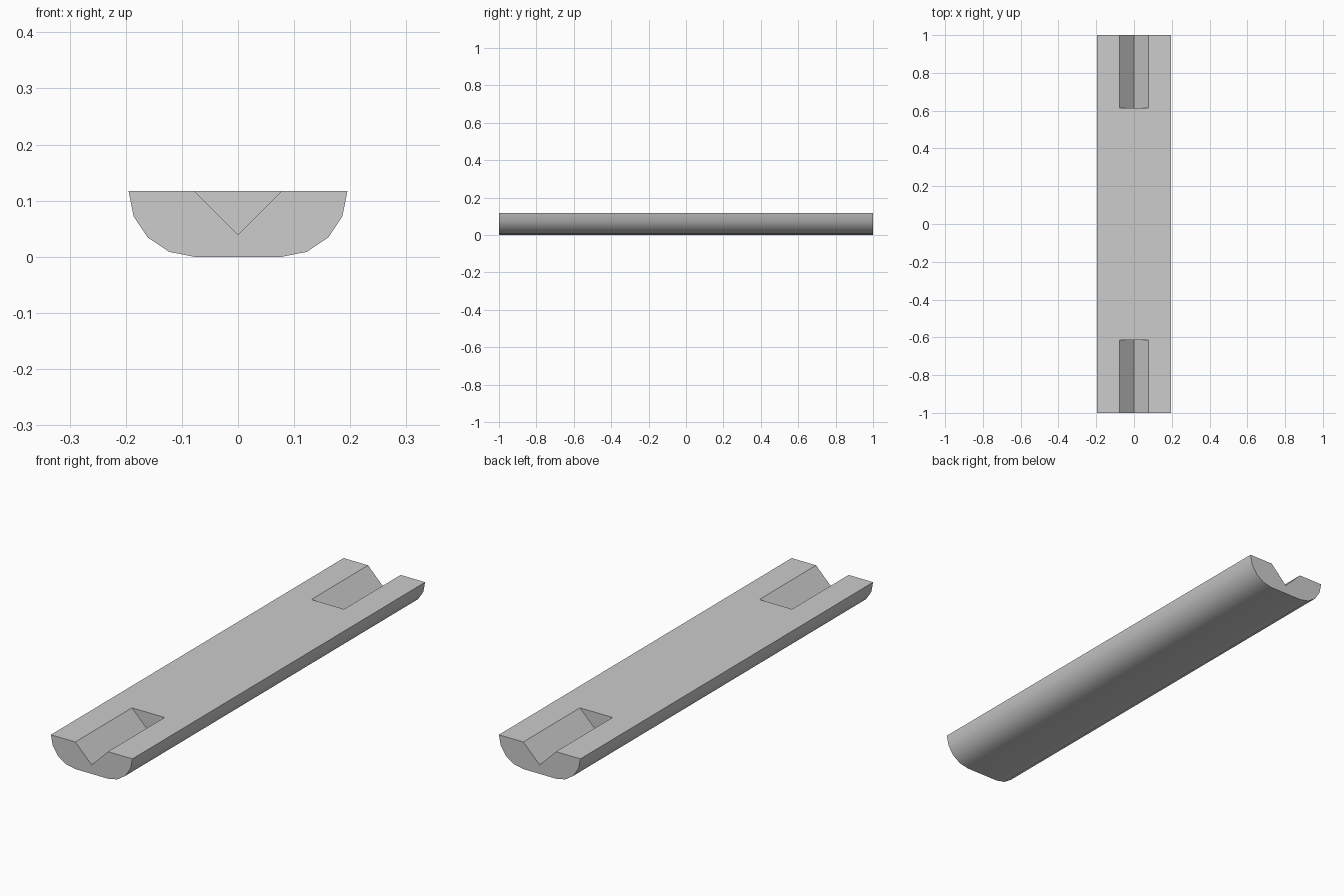
import bpy
import bmesh
from math import sin, cos, pi

if "Cube" in bpy.data.objects:
    bpy.data.objects.remove(bpy.data.objects["Cube"], do_unlink=True)

RADIUS = 0.117      # rounded lower edges, also the bar height
FLAT = 0.078        # half width of the flat underside
NOTCH_Z = 0.039     # bottom of the V grooves
NOTCH_Y = 0.613     # inner end of the grooves
STEPS = 4

grey = bpy.data.materials.new("light grey")
grey.use_nodes = True
grey.diffuse_color = (0.604, 0.604, 0.604, 1)
grey.node_tree.nodes["Principled BSDF"].inputs["Base Color"].default_value = grey.diffuse_color


def prism(name, profile, y0, y1):
    """Extrude an x-z profile along y."""
    bm = bmesh.new()
    face = bm.faces.new([bm.verts.new((x, y0, z)) for x, z in profile])
    new = bmesh.ops.extrude_face_region(bm, geom=[face])["geom"]
    bmesh.ops.translate(bm, vec=(0, y1 - y0, 0),
                        verts=[v for v in new if isinstance(v, bmesh.types.BMVert)])
    bmesh.ops.recalc_face_normals(bm, faces=bm.faces)
    mesh = bpy.data.meshes.new(name)
    bm.to_mesh(mesh)
    bm.free()
    mesh.materials.append(grey)
    obj = bpy.data.objects.new(name, mesh)
    bpy.context.collection.objects.link(obj)
    return obj


# Bar: flat top and underside, quarter-round lower edges
angles = [i * pi / 2 / STEPS for i in range(STEPS + 1)]
right = [(FLAT + RADIUS * cos(a), RADIUS - RADIUS * sin(a)) for a in angles]
left = [(-x, z) for x, z in reversed(right)]
bar = prism("grooved_bar", right + left, -1, 1)

# V groove cut into the top at each end
bpy.context.view_layer.objects.active = bar
bar.select_set(True)
groove = [(0, NOTCH_Z), (0.1, NOTCH_Z + 0.1), (-0.1, NOTCH_Z + 0.1)]
for side in (-1, 1):
    cutter = prism("groove_cutter", groove, side * NOTCH_Y, side * 1.1)
    cutter.hide_render = True
    cut = bar.modifiers.new("groove", 'BOOLEAN')
    cut.operation = 'DIFFERENCE'
    cut.solver = 'EXACT'
    cut.object = cutter
    bpy.ops.object.modifier_apply(modifier=cut.name)
    bpy.data.objects.remove(cutter, do_unlink=True)

bpy.ops.object.shade_smooth_by_angle(angle=pi / 6)
